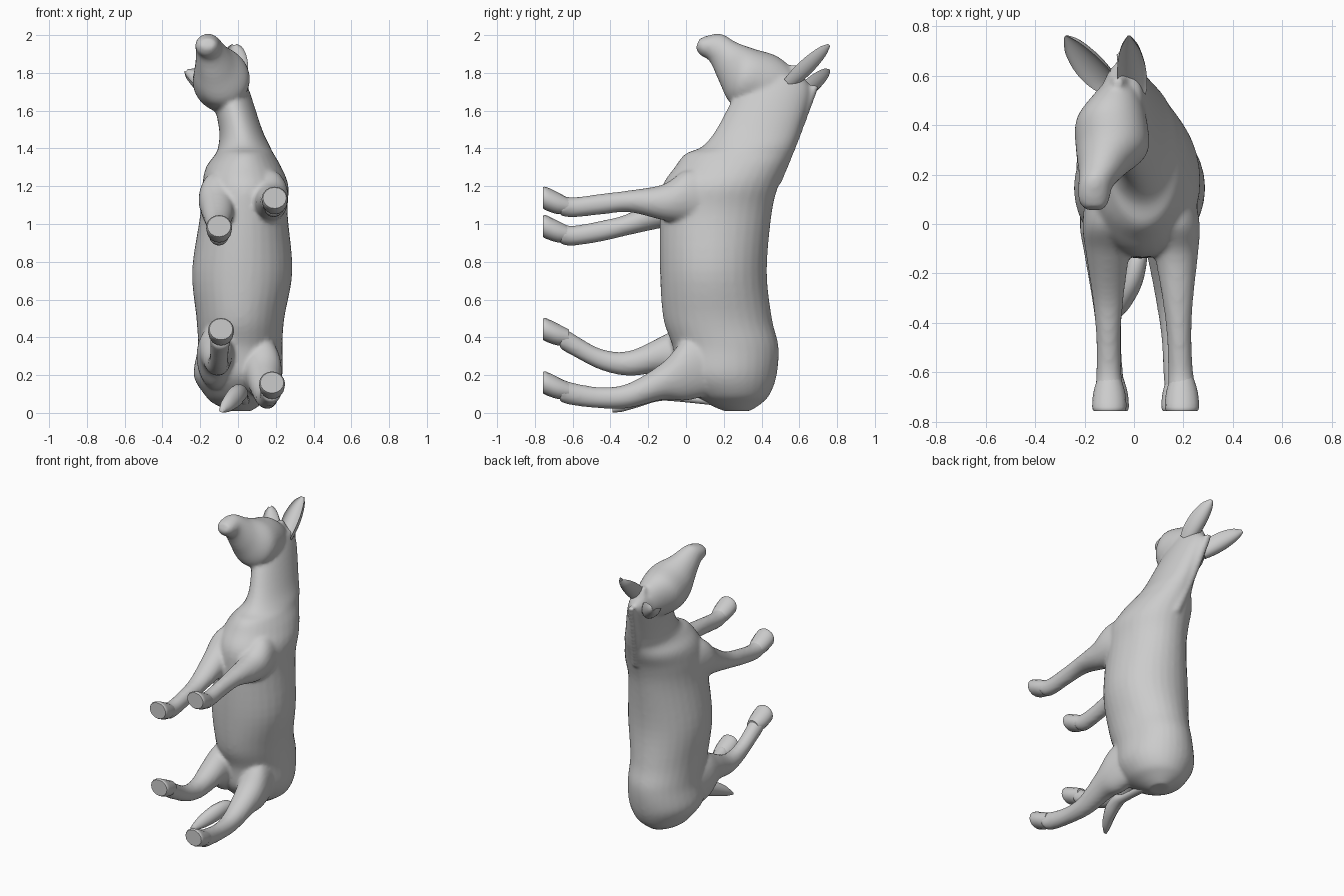
import bpy
import bmesh
import math
from mathutils import Vector

if "Cube" in bpy.data.objects:
    bpy.data.objects.remove(bpy.data.objects["Cube"])

hide = bpy.data.materials.new("grey_hide")
hide.use_nodes = True
GREY = (0.6, 0.6, 0.6, 1)
hide.diffuse_color = GREY
hide.node_tree.nodes["Principled BSDF"].inputs["Base Color"].default_value = GREY

UP = Vector((0, 0, 1))
FORWARD = Vector((0, -1, 0))


def spline(rows, steps):
    """Catmull-Rom interpolation through rows of numbers."""
    out = []
    for i in range(len(rows) - 1):
        quad = [rows[max(i - 1, 0)], rows[i], rows[i + 1], rows[min(i + 2, len(rows) - 1)]]
        for k in range(steps):
            t = k / steps
            out.append([b + t / 2 * (c - a + t * (2*a - 5*b + 4*c - d + t * (3*(b - c) + d - a)))
                        for a, b, c, d in zip(*quad)])
    return out + [list(rows[-1])]


def loft(bm, axis, rings, origin=(0, 0, 0), cup=1.0, sides=32, steps=5):
    """Skin rings of (distance, u min, u max, v min, v max); u follows x."""
    t = Vector(axis).normalized()
    u = Vector((1, 0, 0))
    u = (u - t * u.dot(t)).normalized()
    v = t.cross(u)
    loops = []
    for s, u_min, u_max, v_min, v_max in spline(rings, steps):
        centre = Vector(origin) + t * s + u * (u_min + u_max) / 2 + v * (v_min + v_max) / 2
        loop = []
        for k in range(sides):
            angle = math.tau * k / sides
            across, along = math.cos(angle), math.sin(angle)
            if along < 0:
                along *= cup
            loop.append(bm.verts.new(centre + u * across * (u_max - u_min) / 2
                                     + v * along * (v_max - v_min) / 2))
        loops.append(loop)
    for p, q in zip(loops, loops[1:]):
        for k in range(sides):
            n = (k + 1) % sides
            bm.faces.new((p[k], p[n], q[n], q[k]))
    bm.faces.new(loops[0])
    bm.faces.new(loops[-1])


def centred(s, x, v, half_x, half_v):
    """One loft ring given by its centre and half sizes."""
    return (s, x - half_x, x + half_x, v - half_v, v + half_v)


def finish(name, bm):
    """Turn a bmesh into a smooth shaded object."""
    bmesh.ops.recalc_face_normals(bm, faces=bm.faces)
    mesh = bpy.data.meshes.new(name)
    bm.to_mesh(mesh)
    bm.free()
    mesh.materials.append(hide)
    obj = bpy.data.objects.new(name, mesh)
    bpy.context.collection.objects.link(obj)
    bpy.ops.object.select_all(action='DESELECT')
    obj.select_set(True)
    bpy.context.view_layer.objects.active = obj
    bpy.ops.object.shade_smooth_by_angle(angle=math.radians(50))
    return obj


skin = bmesh.new()

# Rump, barrel, chest and neck
loft(skin, UP, [
    (.01, -.04, .07, .2, .34), (.05, -.13, .13, .11, .4), (.1, -.18, .19, .03, .445),
    (.2, -.235, .235, -.05, .48), (.35, -.213, .235, -.07, .49), (.5, -.22, .245, -.12, .455),
    (.75, -.243, .288, -.138, .428), (1.05, -.2, .263, -.138, .453), (1.2, -.19, .267, -.125, .488),
    (1.3, -.17, .23, -.06, .53), (1.37, -.12, .19, -.005, .56), (1.41, -.105, .17, .085, .575),
    (1.5, -.1, .128, .16, .605), (1.7, -.137, .062, .27, .66), (1.78, -.13, .03, .36, .62)])

# Head, from the poll to the muzzle
loft(skin, (0, -.92, .4), [
    (-.27, -.13, .01, -.06, .09), (-.22, -.17, .03, -.12, .14), (-.12, -.235, .053, -.15, .168),
    (0, -.235, .057, -.16, .155), (.1, -.225, -.025, -.08, .149), (.19, -.225, -.085, 0, .158),
    (.25, -.225, -.1, .01, .125), (.287, -.2, -.12, .035, .09)],
    origin=(0, .3, 1.785))

# Crest of the mane, ending in a forelock between the ears
loft(skin, (0, .4, 1), [
    centred(0, .05, 0, .025, .015), centred(.25, 0, -.01, .03, .027),
    centred(.55, -.05, -.01, .025, .02)], origin=(0, .49, 1.22))
loft(skin, (0, -.3, 1), [
    centred(-.05, -.06, 0, .05, .035), centred(.045, -.065, 0, .018, .018)],
    origin=(0, .58, 1.8))

# Legs share stations and thicknesses; each follows its own heights and splay
STATIONS = (-.15, 0, .12, .3, .45, .6, .67)
WIDTHS = (.08, .1, .088, .063, .05, .051, .058)
FORE_DEPTHS = (.15, .14, .095, .058, .055, .053, .055)
HIND_DEPTHS = (.16, .165, .1, .066, .056, .06, .063)
LEGS = {
    "front_left": (.16, .194, FORE_DEPTHS, (1.14, 1.145, 1.115, 1.12, 1.105, 1.088, 1.1)),
    "front_right": (-.11, -.1, FORE_DEPTHS, (1.13, 1.13, 1.075, 1, .962, .938, .95)),
    "hind_left": (.12, .18, HIND_DEPTHS, (.26, .23, .17, .092, .08, .1, .122)),
    "hind_right": (-.125, -.09, HIND_DEPTHS, (.28, .3, .31, .262, .283, .362, .405)),
}
for x_hip, x_hoof, depths, heights in LEGS.values():
    rings = []
    for i, (s, width, depth, z) in enumerate(zip(STATIONS, WIDTHS, depths, heights)):
        x = x_hip + (x_hoof - x_hip) * i / (len(STATIONS) - 1)
        rings.append(centred(s, x, z, width, depth))
    loft(skin, FORWARD, rings)

# Blend the overlapping forms into one skin
body = finish("body", skin)
remesh = body.modifiers.new("blend", 'REMESH')
remesh.mode = 'VOXEL'
remesh.voxel_size = 0.012
remesh.use_smooth_shade = True
relax = body.modifiers.new("relax", 'SMOOTH')
relax.factor = 0.5
relax.iterations = 7

# Hooves: flared and tipped up, with rounded sole edges
for name, (x_hip, x_hoof, depths, heights) in LEGS.items():
    bm = bmesh.new()
    loft(bm, FORWARD, [
        centred(s, x_hoof, heights[-1] + lift, half, half * .9)
        for s, half, lift in ((.62, .046, -.005), (.68, .064, .01), (.74, .069, .034),
                              (.757, .062, .038))], sides=16, steps=3)
    finish(name + "_hoof", bm)

# Ears: deeply cupped leaves
EARS = {"left_ear": ((0, .54, 1.74), (-.02, .758, 1.948)),
        "right_ear": ((-.1, .57, 1.66), (-.275, .758, 1.81))}
for name, (base, tip) in EARS.items():
    bm = bmesh.new()
    axis = Vector(tip) - Vector(base)
    rings = []
    for i in range(9):
        part = i / 8
        half = .06 * math.sqrt(math.sin(math.pi * (.2 + .79 * part)))
        rings.append(centred(axis.length * part, 0, -half * .7, half, half * 1.4))
    loft(bm, axis, rings, origin=base, cup=-.55, sides=24, steps=2)
    finish(name, bm)

# Tail with a tuft at the end
bm = bmesh.new()
loft(bm, FORWARD, [
    centred(-.28, .04, .05, .03, .025), centred(.05, .025, .085, .028, .025),
    centred(.15, .01, .105, .042, .045), centred(.25, -.015, .085, .045, .055),
    centred(.34, -.055, .045, .035, .04), centred(.39, -.085, .015, .015, .012)], sides=14)
finish("tail", bm)
